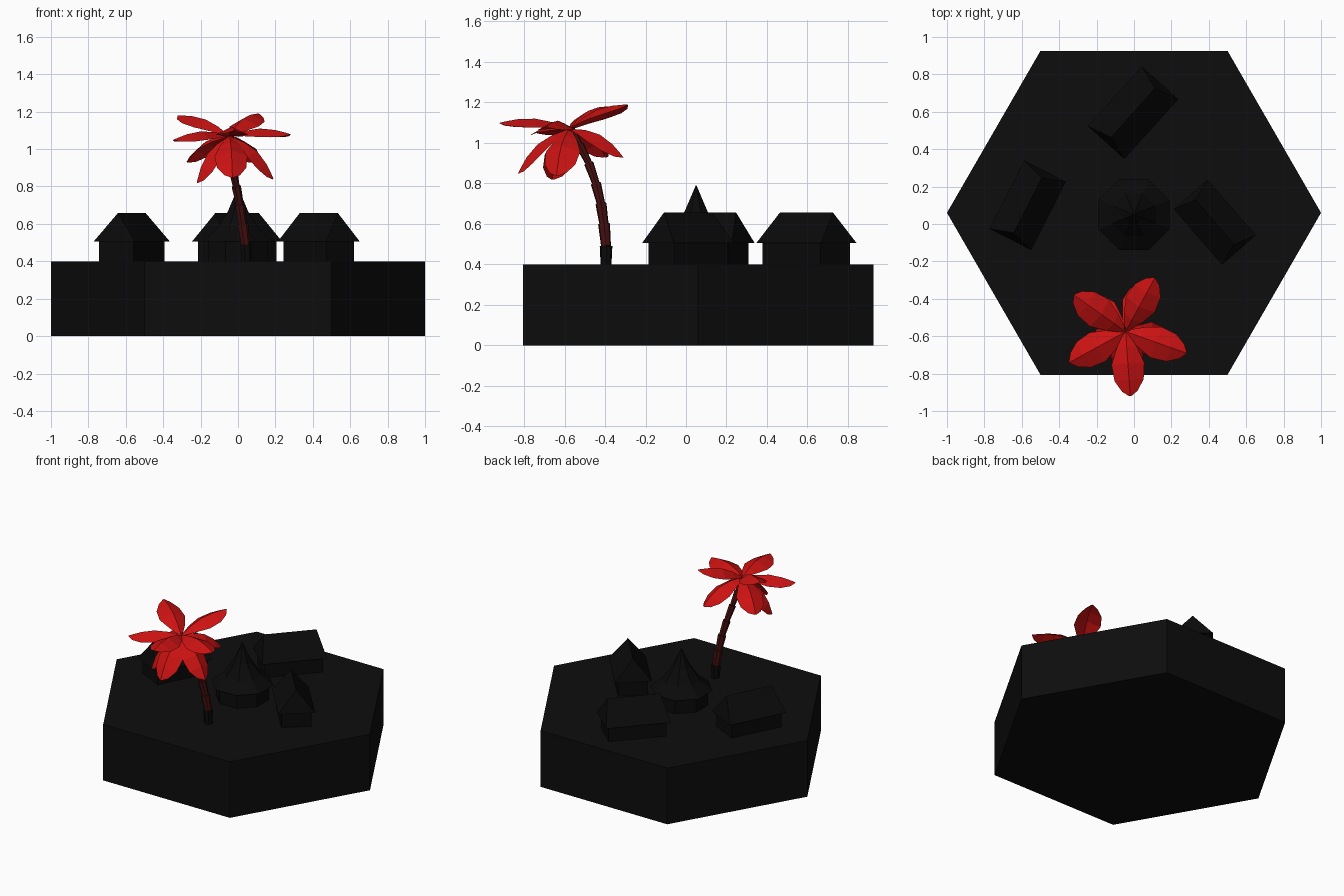
import bpy, math
from math import cos, sin, pi
from mathutils import Vector

cube = bpy.data.objects.get("Cube")
if cube:
    bpy.data.objects.remove(cube, do_unlink=True)


def material(name, rgb):
    m = bpy.data.materials.new(name)
    m.use_nodes = True
    m.diffuse_color = (*rgb, 1)
    bsdf = m.node_tree.nodes["Principled BSDF"]
    bsdf.inputs["Base Color"].default_value = (*rgb, 1)
    bsdf.inputs["Roughness"].default_value = 0.9
    return m


black = material("ground black", (0.004, 0.004, 0.004))
hut_black = material("hut black", (0.003, 0.003, 0.003))
red = material("leaf red", (0.6, 0.006, 0.006))
bark = material("bark dark red", (0.06, 0.005, 0.005))


def make(name, verts, faces, mats):
    me = bpy.data.meshes.new(name)
    me.from_pydata([tuple(v) for v in verts], [], faces)
    for m in mats:
        me.materials.append(m)
    ob = bpy.data.objects.new(name, me)
    bpy.context.scene.collection.objects.link(ob)
    return ob


def loft(name, rings, mats):
    """Skin a stack of equal rings and cap both ends."""
    n = len(rings[0])
    verts = [v for ring in rings for v in ring]
    faces = [tuple(range(n))[::-1]]
    for k in range(len(rings) - 1):
        for i in range(n):
            a, b = k * n + i, k * n + (i + 1) % n
            faces.append((a, b, b + n, a + n))
    faces.append(tuple(range(len(verts) - n, len(verts))))
    return make(name, verts, faces, mats)


def circle(c, r, n, turn=0.0, axis=(0, 0, 1)):
    q = Vector((0, 0, 1)).rotation_difference(Vector(axis))
    return [Vector(c) + q @ Vector((r * cos(turn + 2 * pi * i / n), r * sin(turn + 2 * pi * i / n), 0))
            for i in range(n)]


GROUND, EAVE, RIDGE = 0.4, 0.505, 0.657

# Six-sided island block
loft("island_base", [circle((0, 0.06, z), 1, 6) for z in (0, GROUND)], [black])


# Long huts: straight walls below an overhanging hipped roof
def rect(length, width, z):
    return [Vector((sx * length / 2, sy * width / 2, z))
            for sx, sy in ((-1, -1), (1, -1), (1, 1), (-1, 1))]


def long_hut(side, x, y, angle, scale):
    length, width = 0.41 * scale, 0.25 * scale
    walls = loft(side + "_hut_walls",
                 [rect(length - 0.045, width - 0.045, z) for z in (GROUND, EAVE)], [hut_black])
    ridge = [Vector((s * (length / 2 - 0.04), 0, RIDGE)) for s in (-1, 1)]
    roof = make(side + "_hut_roof", rect(length, width, EAVE) + ridge,
                [(3, 2, 1, 0), (0, 1, 5, 4), (1, 2, 5), (2, 3, 4, 5), (3, 0, 4)], [hut_black])
    for ob in (walls, roof):
        ob.location = (x, y, 0)
        ob.rotation_euler.z = math.radians(angle)


long_hut("right", -0.568, 0.10, 63, 1.0)
long_hut("left", 0.432, 0.01, -49, 0.96)
long_hut("back", -0.005, 0.595, 48, 1.05)

# Round centre hut with a concave pointed roof
centre = (0, 0.05)
loft("centre_hut_walls", [circle((*centre, z), 0.175, 8, pi / 8) for z in (GROUND, EAVE)], [hut_black])
loft("centre_hut_roof", [circle((*centre, z), r, 8, pi / 8) for r, z in
                         ((0.205, EAVE), (0.125, 0.57), (0.062, 0.66), (0.002, 0.79))], [hut_black])

# Leaning trunk: stacked segments, each flaring towards its top
path = [Vector(p) for p in ((0.045, -0.395, 0.39), (0.04, -0.395, 0.49), (0.025, -0.405, 0.6),
                            (0.01, -0.42, 0.7), (-0.01, -0.445, 0.8), (-0.03, -0.48, 0.9),
                            (-0.04, -0.525, 0.99), (-0.045, -0.57, 1.07))]
for i, (a, b) in enumerate(zip(path, path[1:])):
    r = 0.032 - 0.002 * i
    d = (b - a).normalized()
    loft("trunk_segment_%d" % (i + 1), [circle(a, r - 0.005, 7, 0, d), circle(b, r, 7, 0, d)],
         [hut_black if i == 0 else bark])

# Palm leaves: folded blades with a central crease
crown = Vector((-0.045, -0.575, 1.07))


def leaf(name, tip, lift):
    d = Vector(tip) - crown
    side = Vector((0, 0, 1)).cross(d).normalized()
    up = d.normalized().cross(side)
    verts, faces = [], []
    for t, w in ((0, 0.008), (0.25, 0.055), (0.5, 0.088), (0.75, 0.078), (0.92, 0.042), (1, 0.006)):
        mid = crown + d * t + up * lift * sin(pi * t)
        drop = up * w * 0.5
        verts += [mid - side * w - drop, mid, mid + side * w - drop]
    for k in range(0, len(verts) - 3, 3):
        faces += [(k + j, k + 3 + j, k + 4 + j, k + 1 + j)[::-1] for j in (0, 1)]
    make(name, verts, faces, [red])


upper_tips = ((0.11, -0.29, 1.19), (-0.32, -0.38, 1.18), (-0.345, -0.74, 1.05),
              (-0.02, -0.92, 1.1), (0.28, -0.69, 1.08))
lower_tips = ((0.08, -0.31, 0.93), (-0.27, -0.4, 0.93), (-0.22, -0.66, 0.82),
              (-0.03, -0.83, 0.85), (0.19, -0.64, 0.84))
for i, (u, v) in enumerate(zip(upper_tips, lower_tips)):
    leaf("upper_leaf_%d" % (i + 1), u, 0.035)
    leaf("lower_leaf_%d" % (i + 1), v, 0.045)
